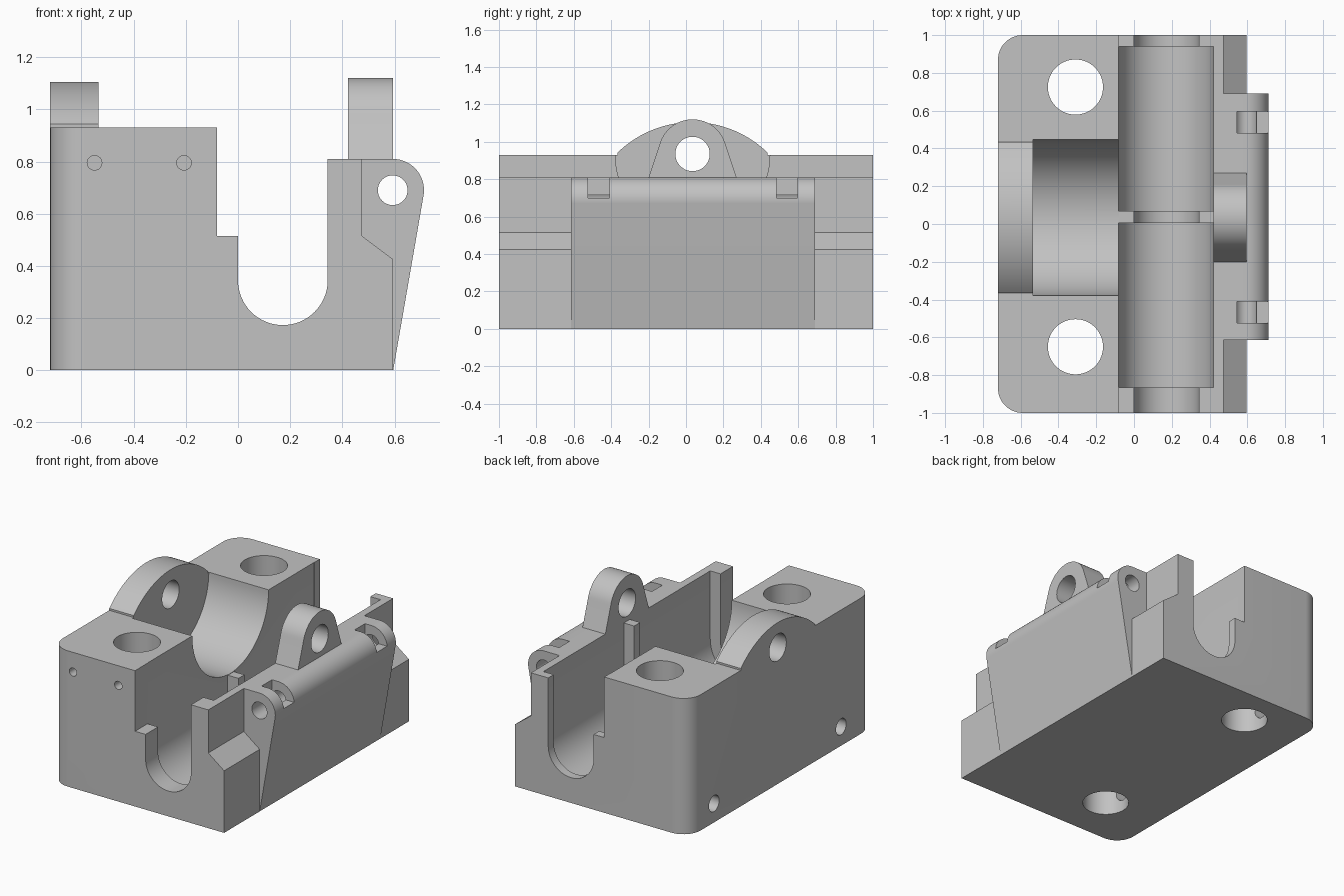
import bpy, bmesh
from math import cos, sin, radians, atan2, degrees, acos, hypot
from mathutils import Vector

if "Cube" in bpy.data.objects:
    bpy.data.objects.remove(bpy.data.objects["Cube"], do_unlink=True)

grey = bpy.data.materials.new("plain grey")
grey.use_nodes = True
grey.diffuse_color = (0.54, 0.54, 0.54, 1)
grey.node_tree.nodes["Principled BSDF"].inputs["Base Color"].default_value = grey.diffuse_color


def arc(cx, cy, r, start, end, steps=32):
    angles = [radians(start + (end - start) * i / steps) for i in range(steps + 1)]
    return [(cx + r * cos(a), cy + r * sin(a)) for a in angles]


def prism(name, points, axis, lo, hi, round_edges=None):
    """Extrude a closed 2D profile along an axis."""
    place = {"X": lambda a, b, t: (t, a, b),
             "Y": lambda a, b, t: (a, t, b),
             "Z": lambda a, b, t: (a, b, t)}[axis]
    bm = bmesh.new()
    face = bm.faces.new([bm.verts.new(place(a, b, lo)) for a, b in points])
    new = bmesh.ops.extrude_face_region(bm, geom=[face])["geom"]
    shift = Vector(place(0, 0, hi - lo))
    bmesh.ops.translate(bm, vec=shift, verts=[v for v in new if isinstance(v, bmesh.types.BMVert)])
    bmesh.ops.recalc_face_normals(bm, faces=bm.faces)
    if round_edges:
        edges = [e for e in bm.edges if round_edges(*[v.co for v in e.verts])]
        bmesh.ops.bevel(bm, geom=edges, offset=0.13, segments=12, profile=0.5, affect="EDGES")
    mesh = bpy.data.meshes.new(name)
    bm.to_mesh(mesh)
    bm.free()
    mesh.materials.append(grey)
    obj = bpy.data.objects.new(name, mesh)
    bpy.context.collection.objects.link(obj)
    return obj


def bore(axis, a, b, r, lo, hi, steps=64):
    return prism("bore_cutter", arc(a, b, r, 0, 360, steps)[:-1], axis, lo, hi)


def box(x0, x1, y0, y1, z0, z1):
    return prism("box_cutter", [(x0, y0), (x1, y0), (x1, y1), (x0, y1)], "Z", z0, z1)


def combine(target, others, operation="DIFFERENCE"):
    bpy.context.view_layer.objects.active = target
    for other in others:
        other.hide_render = True
        mod = target.modifiers.new("combine", "BOOLEAN")
        mod.operation, mod.solver, mod.object = operation, "EXACT", other
        bpy.ops.object.modifier_apply(modifier=mod.name)
        bpy.data.objects.remove(other, do_unlink=True)


MID = 0.035          # y of the arch, lug and cross bore
SHAFT_X, SHAFT_Z = 0.172, 0.345

# Main body with the open shaft channel along its length
profile = [(-0.72, 0), (0.595, 0), (0.595, 0.425), (0.475, 0.515), (0.475, 0.81), (0.344, 0.81)]
profile += arc(SHAFT_X, SHAFT_Z, 0.172, 0, -180)
profile += [(0, 0.515), (-0.08, 0.515), (-0.08, 0.93), (-0.72, 0.93)]
body = prism("main_body", profile, "Y", -1, 1,
             lambda p, q: p.x < -0.7 and q.x < -0.7 and abs(p.z - q.z) > 0.5)

# Raised arch on the closed side
half = degrees(acos(0.40 / 0.575))
arch = prism("arch", arc(MID, 0.53, 0.575, half, 180 - half, 40) + [(MID - 0.40, 0.8), (MID + 0.40, 0.8)],
             "X", -0.72, -0.535)
combine(body, [arch], "UNION")

# Two round-bottomed bays, the cross trough and the bores
bay = arc(0.17, SHAFT_Z, 0.252, 0, -180, 48) + [(-0.082, 1.4), (0.422, 1.4)]
cutters = [prism("bay_cutter", bay, "Y", lo, hi) for lo, hi in ((-0.865, 0.005), (0.07, 0.94))]
trough = arc(MID, 0.93, 0.413, 0, -180, 48) + [(MID - 0.413, 1.4), (MID + 0.413, 1.4)]
cutters.append(prism("trough_cutter", trough, "X", -0.535, -0.05))
cutters.append(bore("X", MID, 0.935, 0.092, -0.9, -0.4))
for y in (-0.65, 0.725):
    cutters.append(bore("Z", -0.31, y, 0.146, -0.2, 1.2))
    cutters.append(bore("X", y, 0.13, 0.055, -0.9, -0.35, 32))
for x in (-0.55, -0.207):
    cutters.append(bore("Y", x, 0.795, 0.028, -1.1, -0.88, 32))
combine(body, cutters)

# Hinge block with pin bore and two latch notches
PIN_X, PIN_Z, PIN_R = 0.593, 0.69, 0.12
dx, dz = 0.595 - PIN_X, -PIN_Z
tangent = degrees(atan2(dz, dx) + acos(PIN_R / hypot(dx, dz)))
hinge = prism("hinge_block",
              [(0.475, 0.03), (0.595, 0)] + arc(PIN_X, PIN_Z, PIN_R, tangent, 90, 24) + [(0.475, 0.81)],
              "Y", -0.615, 0.69)
notches = [box(0.545, 0.8, lo, lo + 0.113, 0.70, 0.9) for lo in (-0.523, 0.483)]
combine(hinge, [bore("Y", PIN_X, PIN_Z, 0.057, -0.8, 0.8, 48)] + notches)

# Rounded lug on the open side
lug = prism("lug", [(MID - 0.235, 0.81), (MID + 0.235, 0.81)] + arc(MID, 0.937, 0.183, 15, 165),
            "X", 0.422, 0.595)
combine(lug, [bore("X", MID, 0.935, 0.092, 0.3, 0.7)])

# Smooth the curved walls, keep the edges crisp
bpy.ops.object.select_all(action="DESELECT")
for obj in (body, hinge, lug):
    obj.select_set(True)
    bpy.context.view_layer.objects.active = obj
bpy.ops.object.shade_smooth_by_angle(angle=radians(25))
